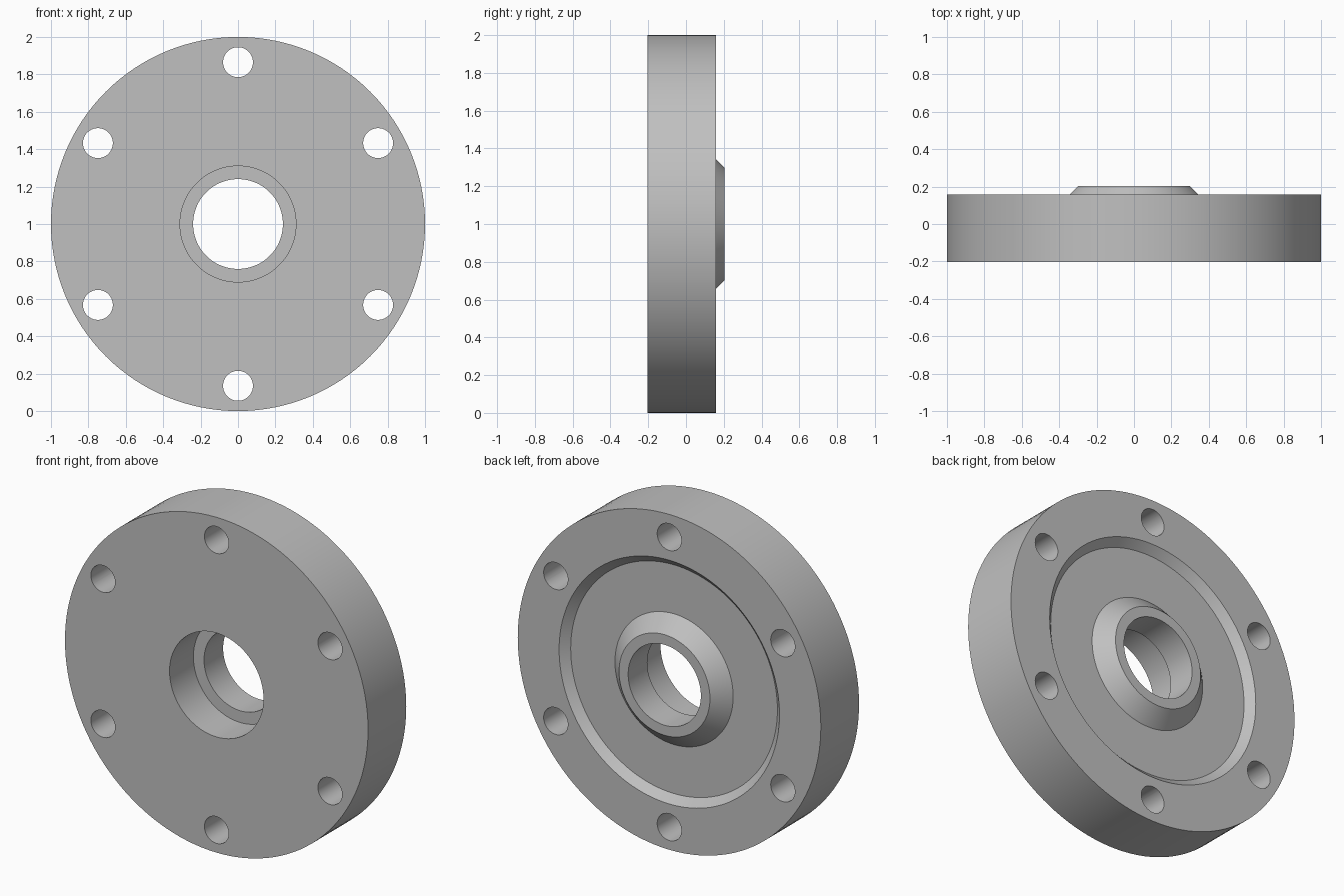
import bpy, bmesh, math
from mathutils import Matrix, Vector

if "Cube" in bpy.data.objects:
    bpy.data.objects.remove(bpy.data.objects["Cube"])

CENTRE = Vector((0, 0, 1))

grey = bpy.data.materials.new("plain grey")
grey.diffuse_color = (0.53, 0.53, 0.53, 1)
grey.use_nodes = True
grey.node_tree.nodes["Principled BSDF"].inputs["Base Color"].default_value = grey.diffuse_color


def add_object(name, bm):
    bmesh.ops.recalc_face_normals(bm, faces=bm.faces)
    mesh = bpy.data.meshes.new(name)
    bm.to_mesh(mesh)
    bm.free()
    mesh.materials.append(grey)
    obj = bpy.data.objects.new(name, mesh)
    bpy.context.collection.objects.link(obj)
    return obj


def lathe(name, profile, steps):
    """Revolve a closed (radius, y) profile about the horizontal y axis."""
    bm = bmesh.new()
    rings = []
    for i in range(steps):
        a = 2 * math.pi * i / steps
        rings.append([bm.verts.new(CENTRE + Vector((r * math.sin(a), y, r * math.cos(a))))
                      for r, y in profile])
    n = len(profile)
    for i in range(steps):
        p, q = rings[i], rings[(i + 1) % steps]
        for j in range(n):
            k = (j + 1) % n
            bm.faces.new((p[j], p[k], q[k], q[j]))
    return add_object(name, bm)


# Flange disc: stepped bore, dished back face and chamfered hub
FRONT, STEP, FLOOR, RIM, HUB = -0.2025, 0.0225, 0.1125, 0.1575, 0.2025
flange = lathe("flange_disc", [
    (0.31, FRONT), (1.0, FRONT), (1.0, RIM),
    (0.727, RIM), (0.682, FLOOR),
    (0.39, FLOOR), (0.30, HUB),
    (0.24, HUB), (0.24, STEP), (0.31, STEP),
], 128)

# Six bolt holes on one circle, the first at the top
bm = bmesh.new()
for i in range(6):
    a = math.radians(60 * i)
    place = CENTRE + 0.865 * Vector((math.sin(a), 0, math.cos(a)))
    bmesh.ops.create_cone(bm, cap_ends=True, segments=48, radius1=0.08, radius2=0.08,
                          depth=1.0, matrix=Matrix.Translation(place) @ Matrix.Rotation(math.pi / 2, 4, 'X'))
cutter = add_object("bolt_hole_cutter", bm)
cutter.hide_render = True

cut = flange.modifiers.new("bolt_holes", 'BOOLEAN')
cut.operation = 'DIFFERENCE'
cut.solver = 'EXACT'
cut.object = cutter

bpy.ops.object.select_all(action='DESELECT')
flange.select_set(True)
bpy.context.view_layer.objects.active = flange
bpy.ops.object.modifier_apply(modifier=cut.name)
bpy.data.objects.remove(cutter)

# Smooth round walls, crisp rims
bpy.ops.object.shade_smooth_by_angle(angle=math.radians(30))
